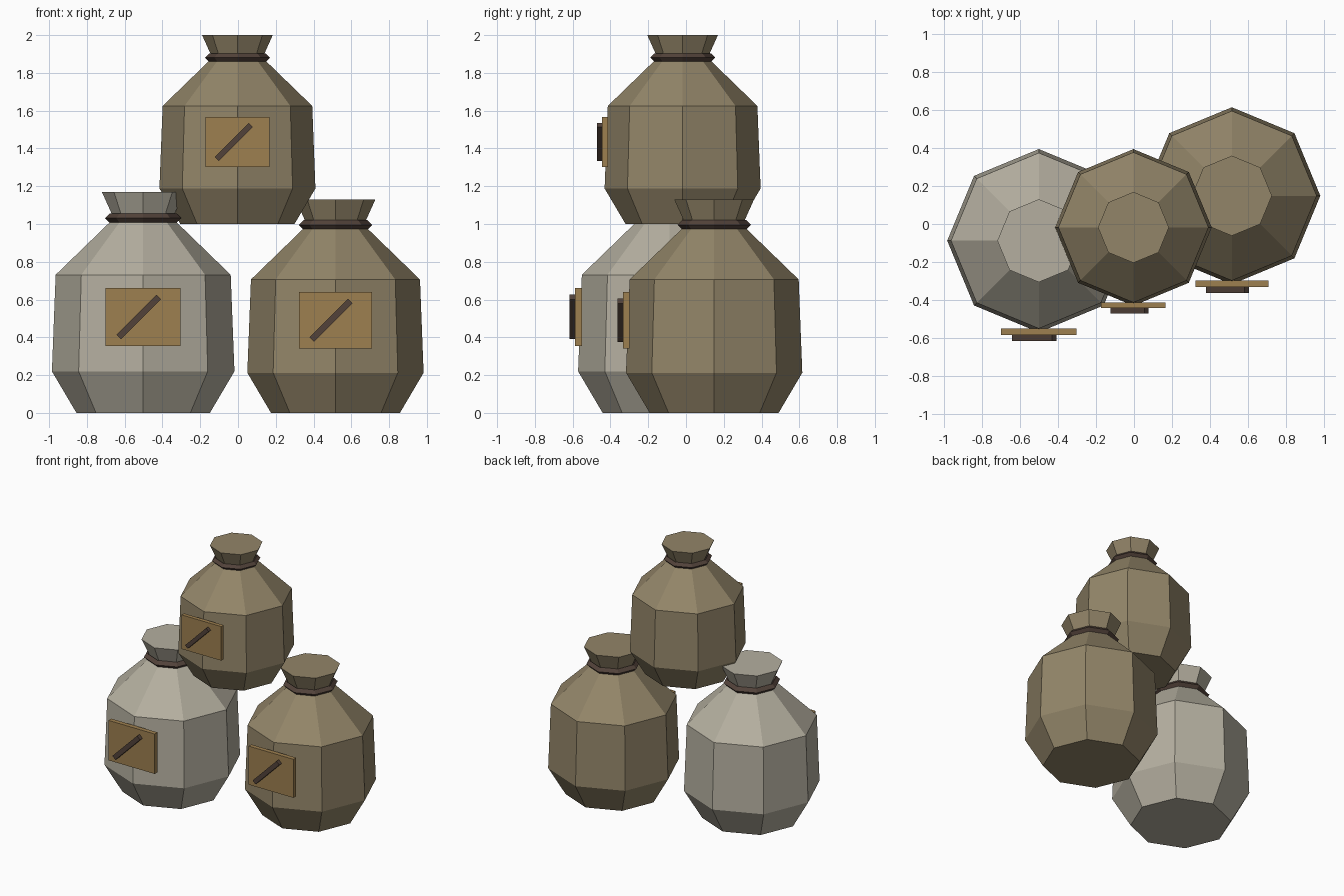
import bpy, bmesh
from math import cos, sin, pi
from mathutils import Matrix, Vector

if "Cube" in bpy.data.objects:
    bpy.data.objects.remove(bpy.data.objects["Cube"])

SIDES = 8


def material(name, rgb):
    m = bpy.data.materials.new(name)
    m.diffuse_color = (*rgb, 1)
    m.use_nodes = True
    m.node_tree.nodes["Principled BSDF"].inputs["Base Color"].default_value = m.diffuse_color
    return m


BROWN = material("brown_cloth", (0.29, 0.235, 0.14))
GREY = material("pale_cloth", (0.46, 0.43, 0.35))
PATCH = material("patch_tan", (0.34, 0.215, 0.08))
DARK = material("dark_cord", (0.085, 0.055, 0.042))


def finish(name, bm, mat, loc, scale):
    bmesh.ops.recalc_face_normals(bm, faces=bm.faces)
    me = bpy.data.meshes.new(name)
    bm.to_mesh(me)
    bm.free()
    me.materials.append(mat)
    ob = bpy.data.objects.new(name, me)
    ob.location = loc
    ob.scale = (scale,) * 3
    bpy.context.collection.objects.link(ob)
    return ob


def lathe(profile, closed):
    """Spin (radius, z) points around z; a closed profile makes a ring, an open one is capped."""
    bm = bmesh.new()
    rings = [[bm.verts.new((r * cos(2 * pi * i / SIDES), r * sin(2 * pi * i / SIDES), z))
              for i in range(SIDES)] for r, z in profile]
    pairs = list(zip(rings, rings[1:]))
    if closed:
        pairs.append((rings[-1], rings[0]))
    else:
        bm.faces.new(rings[0][::-1])
        bm.faces.new(rings[-1])
    for a, b in pairs:
        for i in range(SIDES):
            j = (i + 1) % SIDES
            bm.faces.new((a[i], a[j], b[j], b[i]))
    return bm


def box(size, centre, angle=0):
    bm = bmesh.new()
    mat = (Matrix.Translation(Vector(centre)) @ Matrix.Rotation(angle, 4, 'Y')
           @ Matrix.Diagonal((*size, 1)))
    bmesh.ops.create_cube(bm, size=1, matrix=mat)
    return bm


# Profiles for a sack one unit tall
BODY = [(0.302, 0), (0.413, 0.188), (0.396, 0.625), (0.133, 0.88), (0.187, 1.0)]
CORD = [(0.172, 0.881), (0.15, 0.903), (0.128, 0.881), (0.15, 0.859)]


def sack(label, loc, scale, cloth):
    # Cloth body with gathered neck and flared top
    finish(label + "_sack_body", lathe(BODY, False), cloth, loc, scale)
    # Cord tied around the neck
    finish(label + "_neck_cord", lathe(CORD, True), DARK, loc, scale)
    # Flat patch on the front, with a diagonal stripe on it
    finish(label + "_patch", box((0.34, 0.03, 0.264), (0, -0.411, 0.434)), PATCH, loc, scale)
    finish(label + "_stripe", box((0.255, 0.028, 0.03), (-0.02, -0.439, 0.434), -pi / 4),
           DARK, loc, scale)


sack("left", (-0.502, -0.088, 0), 1.17, GREY)
sack("right", (0.516, 0.149, 0), 1.13, BROWN)
sack("upper", (-0.003, -0.018, 1.0), 1.0, BROWN)
